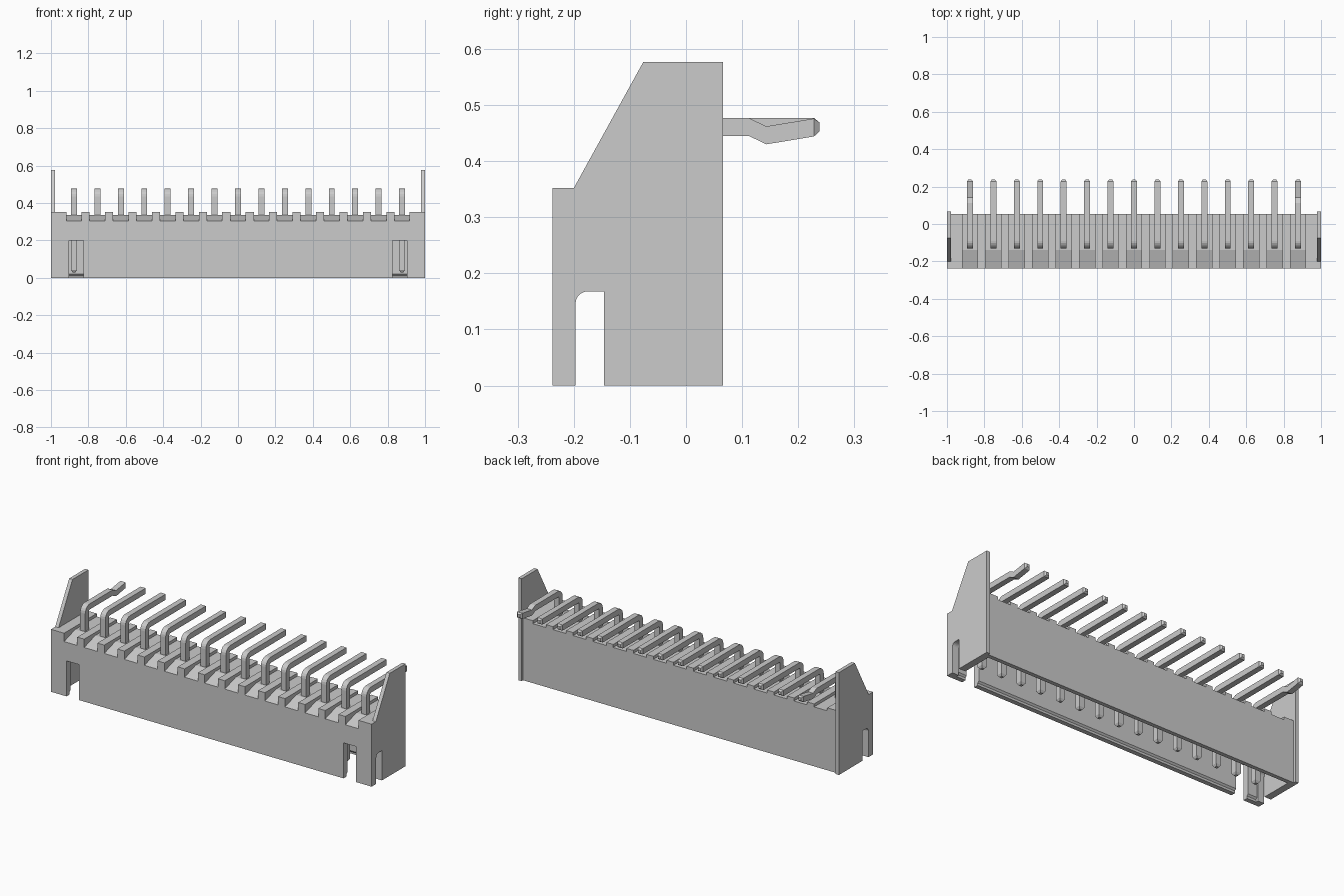
import bpy, bmesh, math
from mathutils import Vector

if "Cube" in bpy.data.objects:
    bpy.data.objects.remove(bpy.data.objects["Cube"])

PITCH = 0.1253
PIN_X = [(i - 7) * PITCH for i in range(15)]


def finish(name, bm):
    bmesh.ops.recalc_face_normals(bm, faces=bm.faces)
    me = bpy.data.meshes.new(name)
    bm.to_mesh(me)
    bm.free()
    ob = bpy.data.objects.new(name, me)
    bpy.context.scene.collection.objects.link(ob)
    return ob


def prism(name, pts, x0, x1):
    """Extrude a (y, z) outline along x."""
    bm = bmesh.new()
    f = bm.faces.new([bm.verts.new((x0, y, z)) for y, z in pts])
    ext = bmesh.ops.extrude_face_region(bm, geom=[f])["geom"]
    vs = [v for v in ext if isinstance(v, bmesh.types.BMVert)]
    bmesh.ops.translate(bm, verts=vs, vec=(x1 - x0, 0, 0))
    return finish(name, bm)


def box_pts(y0, y1, z0, z1):
    return [(y0, z0), (y1, z0), (y1, z1), (y0, z1)]


def cut(target, cutter):
    m = target.modifiers.new("cut", "BOOLEAN")
    m.operation = "DIFFERENCE"
    m.solver = "EXACT"
    m.object = cutter
    bpy.context.view_layer.objects.active = target
    bpy.ops.object.modifier_apply(modifier=m.name)
    bpy.data.objects.remove(cutter, do_unlink=True)


# Housing: open-bottomed shell with a notched top
housing = prism("housing", box_pts(-0.238, 0.053, 0, 0.352), -0.98, 0.98)
cut(housing, prism("cavity", [(-0.212, -0.1), (-0.212, 0.013), (-0.203, 0.022), (-0.203, 0.2),
                              (0.018, 0.2), (0.018, 0.022), (0.03, 0.01), (0.03, -0.1)], -0.96, 0.96))
notch = [(-0.3, 0.286), (-0.14, 0.335), (0.1, 0.335), (0.1, 0.4), (-0.3, 0.4)]
for x in PIN_X:
    cut(housing, prism("notch", notch, x - 0.041, x + 0.041))

# Round-cornered side slot, shared by housing ends and end plates
arc = [(-0.175 - 0.022 * math.cos(a), 0.146 + 0.022 * math.sin(a))
       for a in [math.radians(18 * k) for k in range(6)]]
slot = [(-0.197, 0)] + arc + [(-0.146, 0.168), (-0.146, 0)]
slot_cut = [(y, z if z > 0 else -0.1) for y, z in slot]

for s in (-1, 1):
    # Front latch slots and end slots
    cut(housing, prism("front_slot", box_pts(-0.3, -0.19, -0.1, 0.2), s * 0.825, s * 0.903))
    cut(housing, prism("end_slot", slot_cut, s * 0.93, s * 1.1))
    # End plates with raised fin
    plate = [(-0.238, 0)] + slot + [(0.066, 0), (0.066, 0.577), (-0.076, 0.577),
                                    (-0.2, 0.352), (-0.238, 0.352)]
    prism("end_plate_" + ("left" if s < 0 else "right"), [p for i, p in enumerate(plate)],
          s * 0.979, s * 1.0)


def pin(name, x, kinked):
    """Sweep a square section along a bent path of (y, z, tangent degrees, half size)."""
    h, yc, zc, r = 0.016, -0.115, 0.461, 0.025
    path = [(yc, 0.03, 90, 0.008), (yc, 0.042, 90, h)]
    for k in range(6):
        a = math.radians(18 * k)
        path.append((yc + r - r * math.cos(a), zc - r + r * math.sin(a), 90 - 18 * k, h))
    if kinked:
        path += [(0.112, zc, 0, h), (0.143, 0.446, 0, h), (0.228, 0.46, 0, h), (0.238, 0.461, 0, 0.008)]
    else:
        path += [(0.228, zc, 0, h), (0.238, zc, 0, 0.008)]
    bm = bmesh.new()
    rings = []
    for y, z, deg, w in path:
        t = math.radians(deg)
        n = Vector((0, -math.sin(t), math.cos(t)))
        c, e = Vector((x, y, z)), Vector((1, 0, 0))
        rings.append([bm.verts.new(c + e * w * a + n * w * b)
                      for a, b in ((-1, -1), (1, -1), (1, 1), (-1, 1))])
    for p, q in zip(rings, rings[1:]):
        for i in range(4):
            j = (i + 1) % 4
            bm.faces.new((p[i], p[j], q[j], q[i]))
    bm.faces.new(rings[0])
    bm.faces.new(rings[-1])
    return finish(name, bm)


# Right-angle contact pins; the outermost two are kinked to grip the board
for i, x in enumerate(PIN_X):
    pin("pin_%02d" % (i + 1), x, i in (0, 14))
